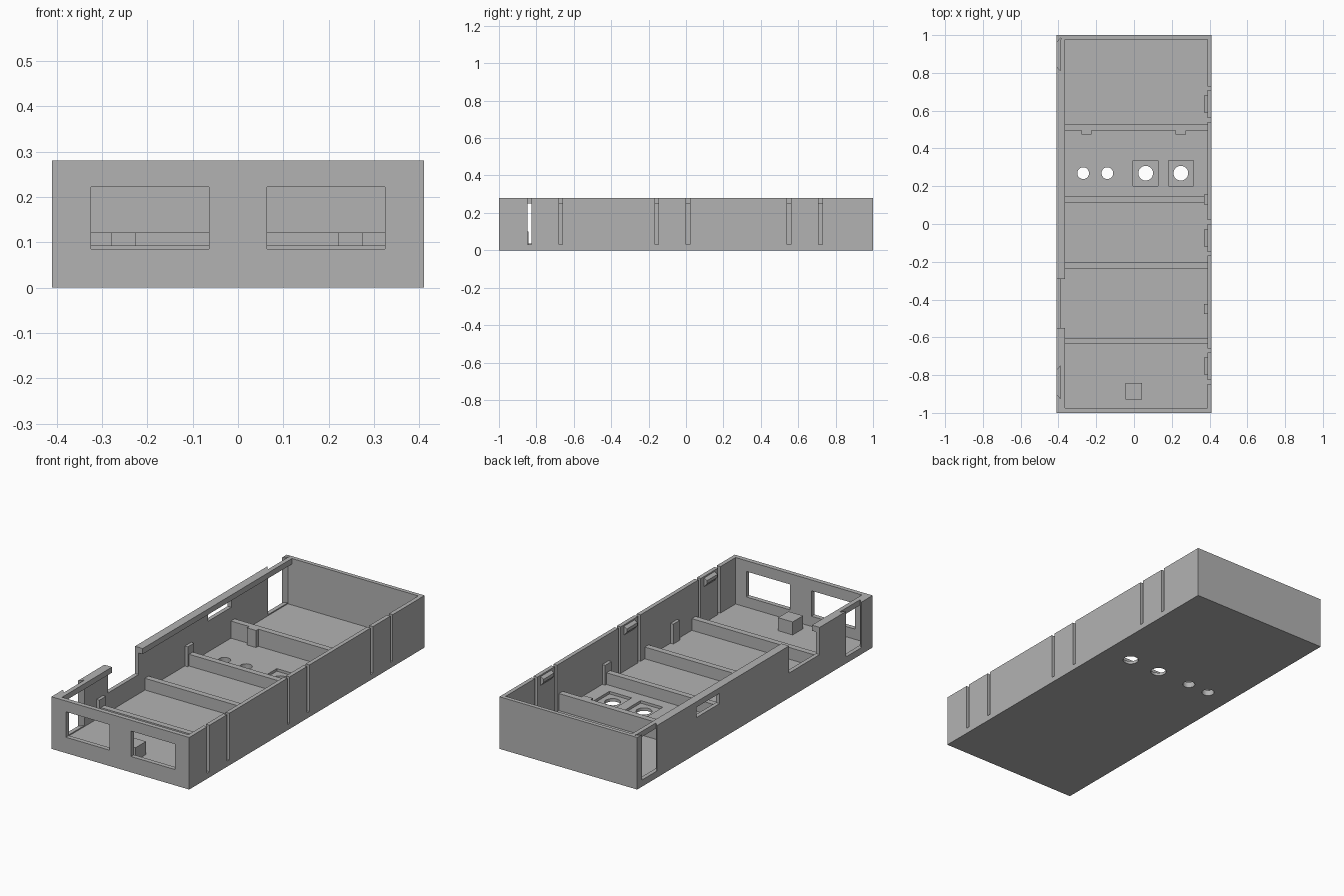
import bpy
import bmesh
from mathutils import Vector

cube = bpy.data.objects.get("Cube")
if cube:
    bpy.data.objects.remove(cube, do_unlink=True)

# Single plastic colour
grey = bpy.data.materials.new("plain grey")
grey.use_nodes = True
colour = (0.45, 0.45, 0.45, 1)
grey.diffuse_color = colour
grey.node_tree.nodes["Principled BSDF"].inputs["Base Color"].default_value = colour

FLOOR, TOP, HALF_W = 0.03, 0.28, 0.41
INNER = 0.388
LEDGE_Z = 0.25


def finish(name, bm):
    bmesh.ops.recalc_face_normals(bm, faces=bm.faces)
    mesh = bpy.data.meshes.new(name)
    bm.to_mesh(mesh)
    bm.free()
    mesh.materials.append(grey)
    obj = bpy.data.objects.new(name, mesh)
    bpy.context.collection.objects.link(obj)
    return obj


def prism(name, points, extrude):
    """Extrude a flat 3D polygon along a vector."""
    bm = bmesh.new()
    face = bm.faces.new([bm.verts.new(p) for p in points])
    moved = bmesh.ops.extrude_face_region(bm, geom=[face])["geom"]
    verts = [g for g in moved if isinstance(g, bmesh.types.BMVert)]
    bmesh.ops.translate(bm, verts=verts, vec=Vector(extrude))
    return finish(name, bm)


def box(name, x, y, z):
    (x0, x1), (y0, y1), (z0, z1) = x, y, z
    return prism(name, [(x0, y0, z0), (x1, y0, z0), (x1, y1, z0), (x0, y1, z0)],
                 (0, 0, z1 - z0))


def cylinder(name, x, y, radius):
    bm = bmesh.new()
    bmesh.ops.create_cone(bm, cap_ends=True, segments=32, radius1=radius,
                          radius2=radius, depth=0.2)
    bmesh.ops.translate(bm, verts=bm.verts, vec=(x, y, 0))
    return finish(name, bm)


# Tray body and everything removed from it
body = box("tray_body", (-HALF_W, HALF_W), (-1, 1), (0, TOP))
cutters = [box("cavity", (-INNER, INNER), (-0.975, 0.978), (FLOOR, 0.4))]

# Pairs of slits that free the snap tabs
tabs = (-0.753, -0.073, 0.635)
for y in tabs:
    for side in (-1, 1):
        c = y + side * 0.084
        cutters.append(box("slit", (0.35, 0.45), (c - 0.01, c + 0.01), (FLOOR, 0.4)))

# Dovetailed openings, wider on the inside
for y in (-0.838, 0.897):
    w_out, w_in = 0.054, 0.09
    points = [(-0.418, y - w_out, 0.036), (-0.386, y - w_in, 0.036),
              (-0.386, y + w_in, 0.036), (-0.418, y + w_out, 0.036)]
    cutters.append(prism("dovetail_opening", points, (0, 0, 0.4)))

# Side gap, side slot and front windows
cutters.append(box("side_gap", (-0.45, -0.36), (-0.55, -0.29), (0.134, 0.4)))
cutters.append(box("side_slot", (-0.45, -0.36), (0.3, 0.497), (0.195, LEDGE_Z)))
for s in (-1, 1):
    xs = sorted((s * 0.064, s * 0.324))
    cutters.append(box("front_window", xs, (-1.1, -0.95), (0.085, 0.222)))

# Floor holes, two of them inside square recesses
for x in (0.062, 0.248):
    cutters.append(box("recess", (x - 0.066, x + 0.066), (0.202, 0.335), (0.016, 0.1)))
    cutters.append(cylinder("large_hole", x, 0.269, 0.039))
for x in (-0.269, -0.141):
    cutters.append(cylinder("small_hole", x, 0.269, 0.031))

for cutter in cutters:
    cutter.hide_render = True
    mod = body.modifiers.new("cut", "BOOLEAN")
    mod.operation = "DIFFERENCE"
    mod.solver = "EXACT"
    mod.object = cutter
bpy.context.view_layer.update()
cut_mesh = bpy.data.meshes.new_from_object(
    body.evaluated_get(bpy.context.evaluated_depsgraph_get()))
body.modifiers.clear()
body.data = cut_mesh
for cutter in cutters:
    bpy.data.objects.remove(cutter, do_unlink=True)

# Overhanging ledge along the right wall, broken at the gap
box("front_ledge", (-INNER, -0.364), (-0.975, -0.55), (LEDGE_Z, TOP))
box("rear_ledge", (-INNER, -0.364), (-0.29, 0.978), (LEDGE_Z, TOP))

# Low cross partitions
for y, height in ((-0.62, 0.093), (-0.22, 0.093), (0.13, 0.093), (0.51, 0.122)):
    box("partition", (-INNER, INNER), (y - 0.016, y + 0.016), (FLOOR, height))

# Stops on the rear partition
for x in (-0.252, 0.248):
    box("partition_stop", (x - 0.027, x + 0.027), (0.475, 0.494), (FLOOR, 0.122))

# Short posts against the side walls
for s, y in ((1, 0.13), (1, -0.45), (-1, 0.13), (-1, -0.62)):
    xs = sorted((s * 0.371, s * INNER))
    box("side_post", xs, (y - 0.027, y + 0.027), (FLOOR, 0.137))

# Wedge catches on the snap tabs
for y in tabs:
    points = [(INNER, y - 0.045, 0.225), (INNER, y - 0.045, 0.272),
              (0.371, y - 0.045, 0.262), (0.371, y - 0.045, 0.245)]
    prism("snap_catch", points, (0, 0.09, 0))

# Block behind the front wall
box("floor_block", (-0.045, 0.042), (-0.93, -0.842), (FLOOR, 0.1))
